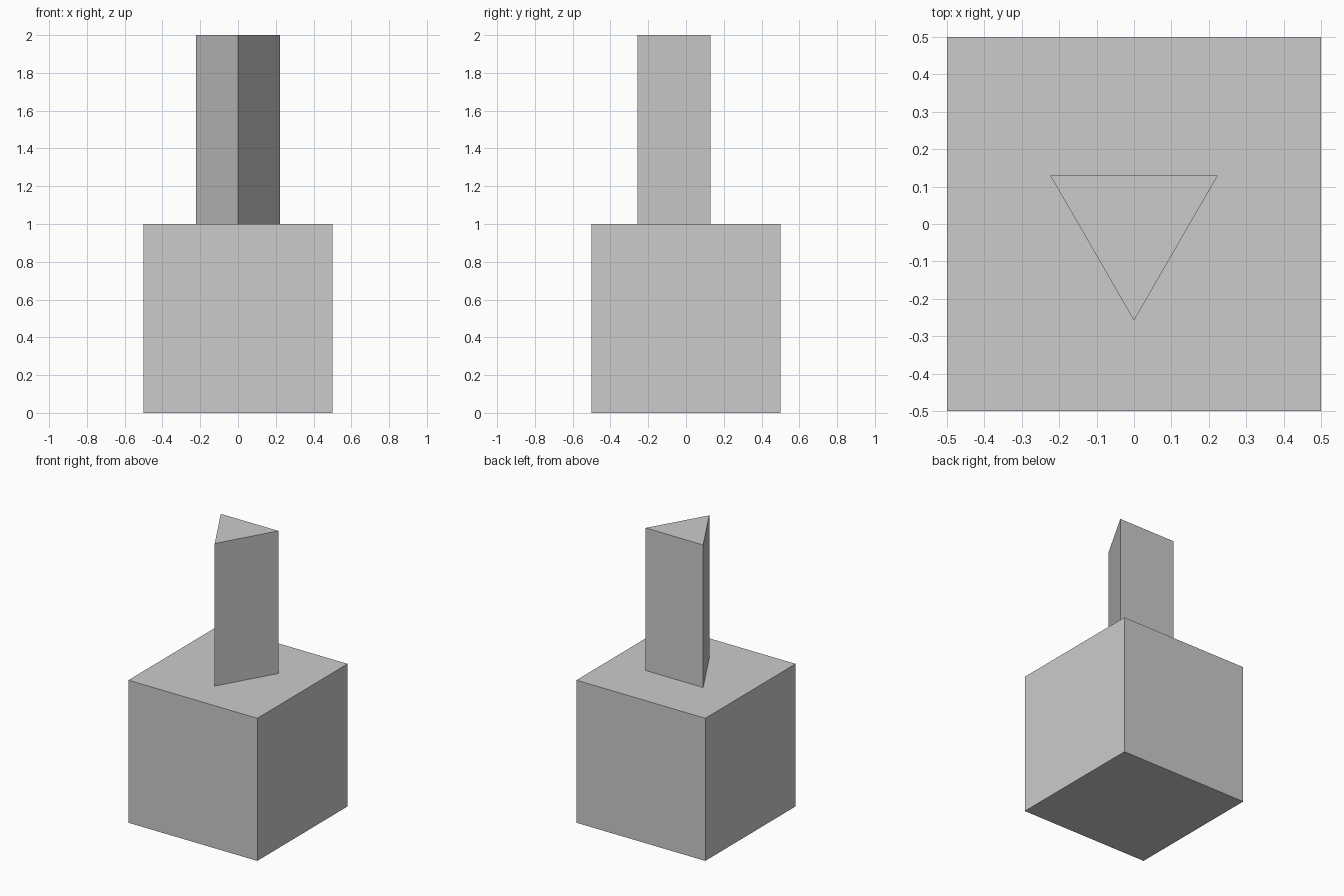
import bpy
from math import pi

cube = bpy.data.objects.get("Cube")
if cube:
    bpy.data.objects.remove(cube, do_unlink=True)

# Single plain grey
grey = bpy.data.materials.new("light_grey")
grey.use_nodes = True
colour = (0.6, 0.6, 0.6, 1)
grey.diffuse_color = colour
grey.node_tree.nodes["Principled BSDF"].inputs["Base Color"].default_value = colour


def finish(name):
    obj = bpy.context.object
    obj.name = name
    obj.data.name = name
    obj.data.materials.append(grey)
    return obj


# Cubic base
bpy.ops.mesh.primitive_cube_add(size=1, location=(0, 0, 0.5))
finish("base_block")

# Triangular post with one edge pointing to the front
bpy.ops.mesh.primitive_cylinder_add(vertices=3, radius=0.258, depth=1,
                                    location=(0, 0, 1.5))
post = finish("triangular_post")
front_vertex = min(post.data.vertices, key=lambda v: v.co.y)
if abs(front_vertex.co.x) > 0.01:
    post.rotation_euler.z = pi
